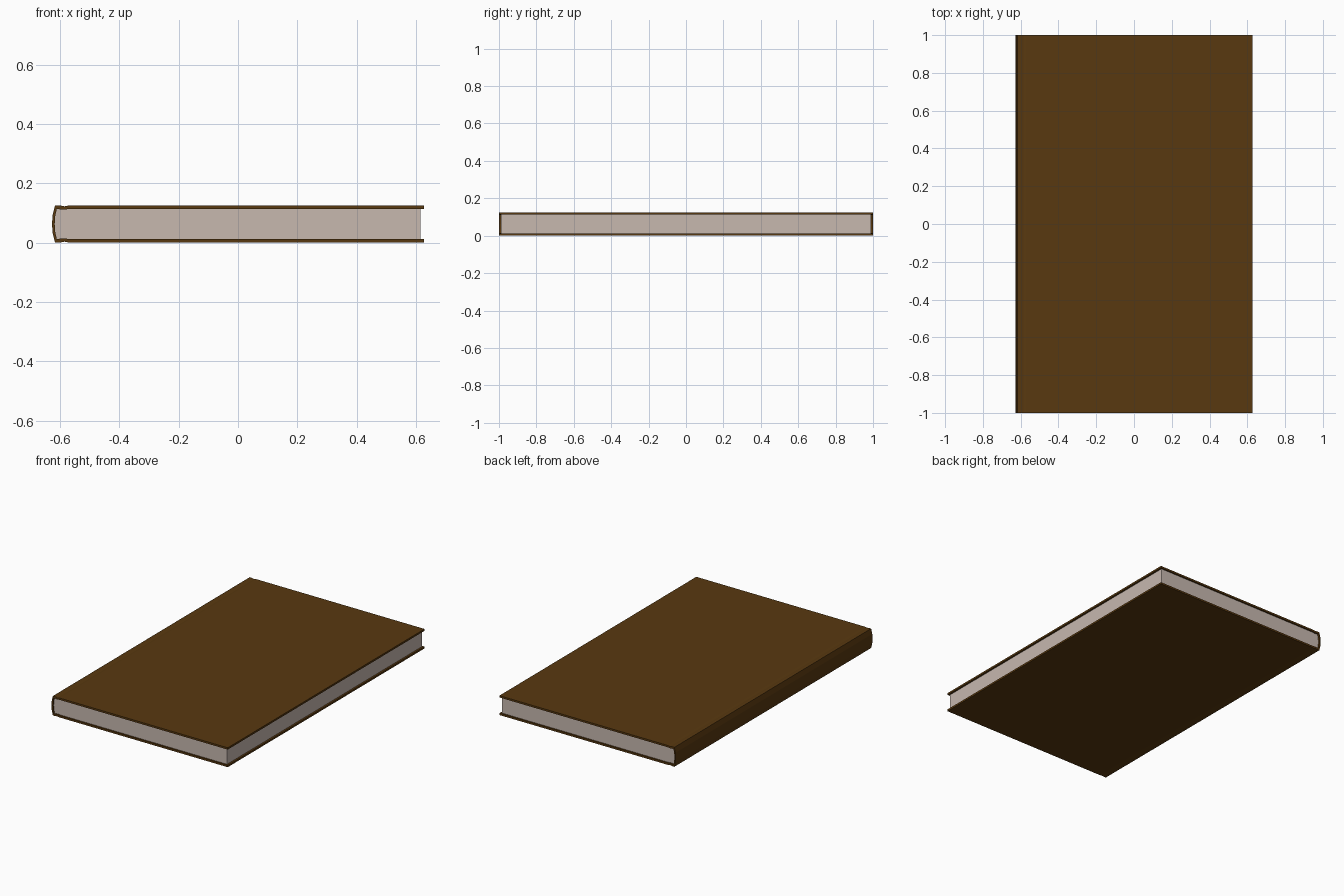
import bpy, bmesh

if "Cube" in bpy.data.objects:
    bpy.data.objects.remove(bpy.data.objects["Cube"])


def material(name, color):
    m = bpy.data.materials.new(name)
    m.diffuse_color = (*color, 1)
    m.use_nodes = True
    m.node_tree.nodes["Principled BSDF"].inputs["Base Color"].default_value = m.diffuse_color
    return m


def extrude_profile(name, points, half_length, mat):
    """Closed x-z outline extruded along y, centred on y = 0."""
    bm = bmesh.new()
    face = bm.faces.new([bm.verts.new((x, -half_length, z)) for x, z in points])
    result = bmesh.ops.extrude_face_region(bm, geom=[face])
    verts = [v for v in result["geom"] if isinstance(v, bmesh.types.BMVert)]
    bmesh.ops.translate(bm, verts=verts, vec=(0, 2 * half_length, 0))
    bmesh.ops.recalc_face_normals(bm, faces=bm.faces)
    mesh = bpy.data.meshes.new(name)
    bm.to_mesh(mesh)
    bm.free()
    obj = bpy.data.objects.new(name, mesh)
    bpy.context.collection.objects.link(obj)
    mesh.materials.append(mat)
    return obj


HEIGHT = 0.125


def mirror_z(points):
    return [(x, HEIGHT - z) for x, z in reversed(points)]


leather = material("brown_cover", (0.098, 0.040, 0.005))
paper = material("paper", (0.57, 0.48, 0.43))

# Cover: two boards with a shallow hinge groove, joined by a rounded spine
outer = [(0.627, 0.125), (-0.57, 0.125), (-0.585, 0.122), (-0.6, 0.125),
         (-0.617, 0.125), (-0.625, 0.092)]
inner = [(0.627, 0.113), (-0.57, 0.113), (-0.585, 0.111), (-0.611, 0.113),
         (-0.616, 0.09)]
outer_loop = outer + [(-0.627, HEIGHT / 2)] + mirror_z(outer)
inner_loop = inner + [(-0.618, HEIGHT / 2)] + mirror_z(inner)
extrude_profile("cover", outer_loop + inner_loop[::-1], 1.0, leather)

# Page block: fills the cover, set back slightly from its open edges
pages = [(0.615, 0.113)] + inner[1:]
pages_loop = pages + [(-0.618, HEIGHT / 2)] + mirror_z(pages)
extrude_profile("pages", pages_loop, 0.99, paper)
